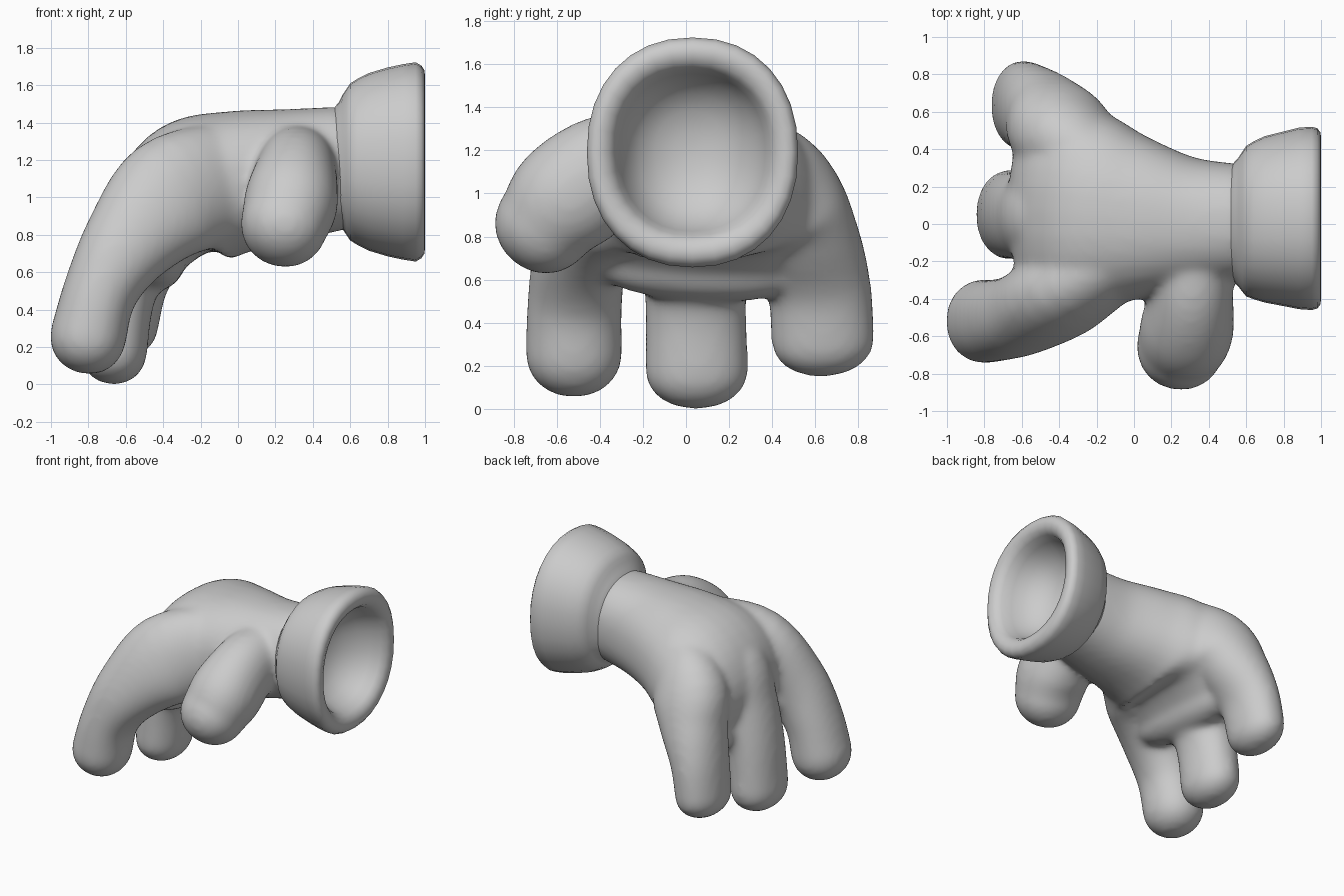
import bpy, bmesh, math
from mathutils import Vector

if "Cube" in bpy.data.objects:
    bpy.data.objects.remove(bpy.data.objects["Cube"])

N = 32  # points around every cross-section

grey = bpy.data.materials.new("soft grey")
grey.diffuse_color = (0.6, 0.6, 0.6, 1)
grey.use_nodes = True
grey.node_tree.nodes["Principled BSDF"].inputs["Base Color"].default_value = grey.diffuse_color


def spow(v, p):
    return math.copysign(abs(v) ** p, v)


def spline(pts, steps=5):
    """Catmull-Rom resample of section rows (x, y, z, half width, half thickness)."""
    out = []
    for i in range(len(pts) - 1):
        a, b = pts[max(i - 1, 0)], pts[i]
        c, d = pts[i + 1], pts[min(i + 2, len(pts) - 1)]
        for s in range(steps):
            t = s / steps
            out.append([0.5 * (2 * q + (r - p) * t + (2 * p - 5 * q + 4 * r - u) * t * t
                               + (3 * q - p - 3 * r + u) * t ** 3)
                        for p, q, r, u in zip(a, b, c, d)])
    out.append(list(pts[-1]))
    return out


def add_ring(bm, centre, wide, thin, w, h, expo):
    ring = []
    for k in range(N):
        a = 2 * math.pi * k / N
        ring.append(bm.verts.new(centre + wide * (w * spow(math.cos(a), 2 / expo))
                                 + thin * (h * spow(math.sin(a), 2 / expo))))
    return ring


def skin(bm, rings):
    for r, s in zip(rings, rings[1:]):
        for k in range(N):
            bm.faces.new((r[k], r[(k + 1) % N], s[(k + 1) % N], s[k]))
    bm.faces.new(rings[0])
    bm.faces.new(rings[-1])


def limb(bm, pts, wide_axis, expo=2.1):
    """Closed tube along a curved path with a rounded tip."""
    rows = spline(pts)
    axis = Vector(wide_axis)
    rings = []
    for i, row in enumerate(rows):
        p, q = rows[max(i - 1, 0)], rows[min(i + 1, len(rows) - 1)]
        t = (Vector(q[:3]) - Vector(p[:3])).normalized()
        wide = (axis - t * axis.dot(t)).normalized()
        thin = t.cross(wide)
        rings.append(add_ring(bm, Vector(row[:3]), wide, thin, row[3], row[4], expo))
    for k in range(1, 7):
        a = math.radians(14 * k)
        s, f = math.sin(a) ** 0.95, math.cos(a) ** 0.95
        rings.append(add_ring(bm, Vector(row[:3]) + t * row[4] * s, wide, thin,
                              row[3] * f, row[4] * f, expo))
    skin(bm, rings)


def make_object(name, bm):
    bmesh.ops.recalc_face_normals(bm, faces=bm.faces)
    for f in bm.faces:
        f.smooth = True
    me = bpy.data.meshes.new(name)
    bm.to_mesh(me)
    bm.free()
    me.materials.append(grey)
    ob = bpy.data.objects.new(name, me)
    bpy.context.collection.objects.link(ob)
    return ob


# Hand: palm, three fingers and thumb fused into one soft skin
Y, X = (0, 1, 0), (1, 0, 0)
bm = bmesh.new()
# palm
limb(bm, [(.6, .01, 1.165, .31, .325), (.3, .005, 1.125, .355, .35),
          (0, .03, 1.085, .45, .38), (-.23, .06, 1.02, .54, .40),
          (-.38, .07, .88, .57, .325), (-.455, .06, .68, .53, .18)], Y, 2.25)
# front finger
limb(bm, [(-.1, -.18, 1.08, .22, .32), (-.36, -.36, .99, .23, .33),
          (-.59, -.48, .75, .22, .25), (-.735, -.515, .5, .22, .2),
          (-.8, -.52, .26, .225, .205)], Y)
# middle finger
limb(bm, [(-.1, .03, 1.08, .25, .3), (-.36, .04, .98, .28, .33),
          (-.52, .04, .75, .25, .25), (-.625, .045, .5, .235, .19),
          (-.665, .05, .18, .24, .18)], Y)
# back finger
limb(bm, [(-.1, .26, 1.08, .2, .3), (-.36, .47, .98, .24, .3),
          (-.47, .57, .77, .24, .235), (-.555, .62, .55, .24, .185),
          (-.595, .635, .32, .24, .17)], Y)
# thumb
limb(bm, [(.32, -.1, 1.2, .2, .2), (.31, -.36, 1.11, .22, .26),
          (.285, -.55, .98, .25, .27), (.25, -.65, .865, .235, .235)], X)
hand = make_object("hand", bm)
rm = hand.modifiers.new("fuse", 'REMESH')
rm.mode = 'VOXEL'
rm.voxel_size = 0.022
rm.use_smooth_shade = True
sm = hand.modifiers.new("soften", 'SMOOTH')
sm.factor = 0.5
sm.iterations = 16

# Cuff: flared ring with a rounded rim and a bowl-shaped hollow
# (x, centre y, half width, half height)
profile = [(.5, .01, .24, .26), (.52, .01, .30, .315), (.54, .01, .325, .337),
           (.56, .01, .347, .36), (.58, .012, .375, .39), (.6, .015, .402, .42),
           (.64, .02, .422, .445), (.7, .025, .445, .475), (.8, .028, .467, .505),
           (.88, .03, .485, .522), (.95, .03, .49, .533), (.98, .03, .482, .515),
           (.997, .03, .46, .49), (1, .03, .43, .455), (.985, .03, .39, .415),
           (.95, .03, .362, .387), (.88, .03, .338, .365), (.8, .025, .30, .33),
           (.73, .02, .24, .27), (.68, .02, .165, .19), (.655, .02, .08, .09),
           (.65, .02, .02, .02)]
bm = bmesh.new()
skin(bm, [add_ring(bm, Vector((x, y, 1.172 if x < .55 else 1.19)), Vector(Y),
                   Vector((0, 0, 1)), w, h, 2.2) for x, y, w, h in profile])
make_object("cuff", bm)
